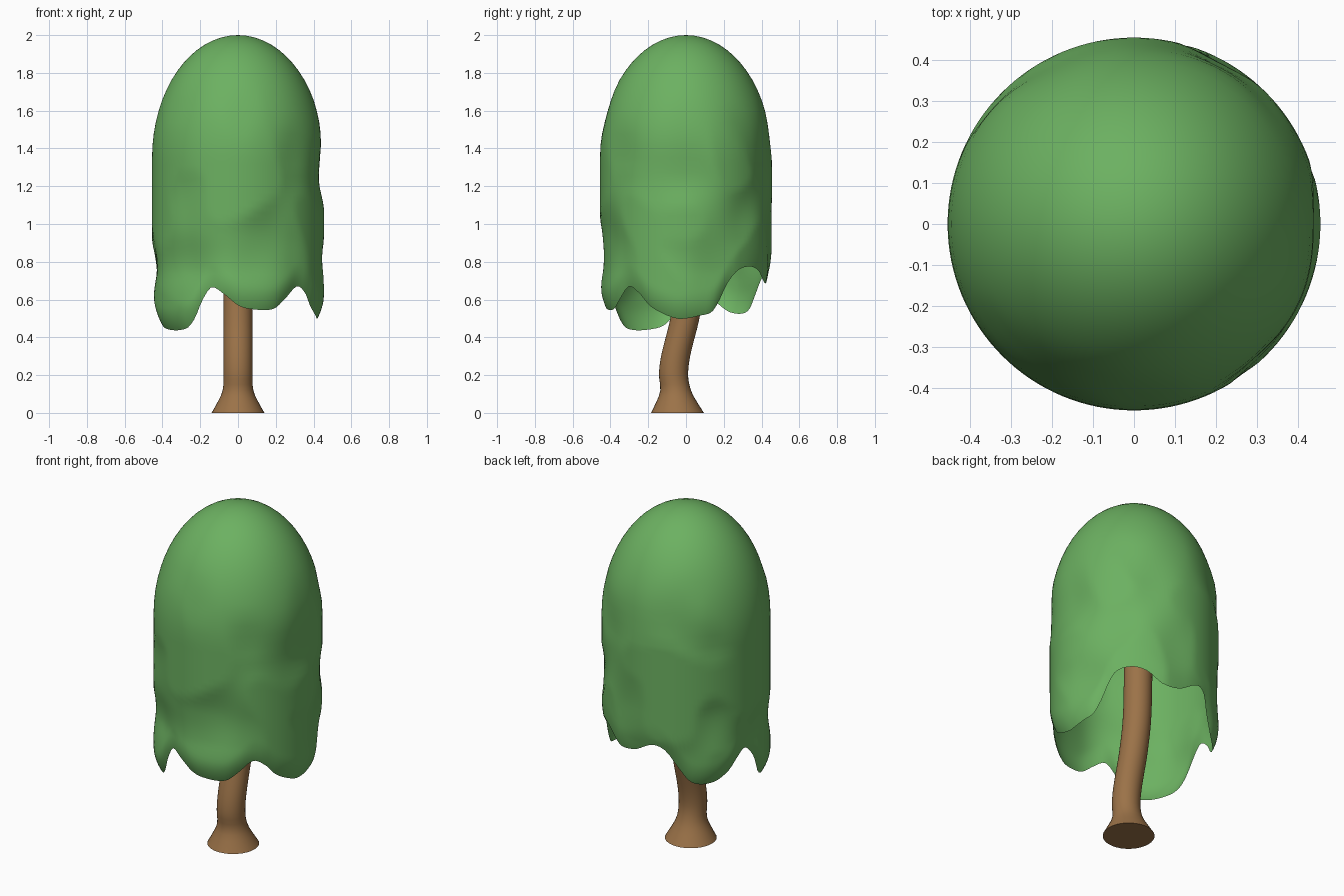
import bpy, bmesh, math
from mathutils import Vector, noise

if "Cube" in bpy.data.objects:
    bpy.data.objects.remove(bpy.data.objects["Cube"])


def material(name, rgb):
    m = bpy.data.materials.new(name)
    m.diffuse_color = (*rgb, 1)
    m.use_nodes = True
    m.node_tree.nodes["Principled BSDF"].inputs["Base Color"].default_value = m.diffuse_color
    return m


def spline(pts, x):
    """Smooth (Hermite) interpolation through sorted (x, value) points."""
    def slope(i):
        a, b = pts[max(i - 1, 0)], pts[min(i + 1, len(pts) - 1)]
        return (b[1] - a[1]) / (b[0] - a[0])
    i = max(k for k in range(len(pts) - 1) if k == 0 or pts[k][0] <= x)
    (x0, y0), (x1, y1) = pts[i], pts[i + 1]
    h = x1 - x0
    t = min(max((x - x0) / h, 0), 1)
    return (y0 * (1 + 2 * t) * (1 - t) ** 2 + slope(i) * h * t * (1 - t) ** 2
            + y1 * t * t * (3 - 2 * t) + slope(i + 1) * h * t * t * (t - 1))


def skin(name, rings, mat, tip=None, base_cap=False, angle=60):
    """Joins rings of points into a surface, first ring at the top."""
    bm = bmesh.new()
    rows = [[bm.verts.new(p) for p in ring] for ring in rings]
    n = len(rows[0])
    if tip:
        v = bm.verts.new(tip)
        for j in range(n):
            bm.faces.new((v, rows[0][j], rows[0][(j + 1) % n]))
    else:
        bm.faces.new(rows[0])
    for a, b in zip(rows, rows[1:]):
        for j in range(n):
            k = (j + 1) % n
            bm.faces.new((a[j], b[j], b[k], a[k]))
    if base_cap:
        bm.faces.new(list(reversed(rows[-1])))
    me = bpy.data.meshes.new(name)
    bm.to_mesh(me)
    bm.free()
    me.materials.append(mat)
    ob = bpy.data.objects.new(name, me)
    bpy.context.collection.objects.link(ob)
    bpy.ops.object.select_all(action='DESELECT')
    ob.select_set(True)
    bpy.context.view_layer.objects.active = ob
    bpy.ops.object.shade_smooth_by_angle(angle=math.radians(angle))
    return ob


# Ragged hem: height of the lower edge by compass angle
HEM = [(0, .50), (10, .515), (19, .535), (25, .60), (31, .69), (38, .755),
       (49, .775), (59, .755), (71, .69), (85, .695), (101, .755), (110, .73),
       (119, .63), (129, .54), (145, .53), (157, .58), (165, .65), (173, .685),
       (182, .62), (192, .49), (203, .447), (228, .445), (237, .50),
       (244, .60), (251, .665), (260, .63), (270, .57), (279, .55),
       (296, .55), (305, .60), (316, .67), (325, .635), (333, .57),
       (342, .53), (353, .50)]
HEM = [(a - 360, h) for a, h in HEM[-2:]] + HEM + [(a + 360, h) for a, h in HEM[:2]]

R, Z_DOME, Z_TOP = .455, 1.35, 2.0
SIDES, DOME_ROWS, BODY_ROWS = 128, 16, 34


def canopy_point(row, j):
    deg = 360 * j / SIDES
    a = math.radians(deg)
    if row <= DOME_ROWS:
        t = row / DOME_ROWS * math.pi / 2
        r, z = R * math.sin(t), Z_DOME + (Z_TOP - Z_DOME) * math.cos(t)
    else:
        hem = spline(HEM, deg)
        t = math.sin((row - DOME_ROWS) / BODY_ROWS * math.pi / 2)
        z = Z_DOME + (hem - Z_DOME) * t
        # lobes curl inward at the lower edge
        curl = max(0, 1 - (z - hem) / .13) ** 2
        r = R - .04 * curl * (.85 - hem) / .4
    # soft inward dents
    fade = max(0, min(1, (1.75 - z) / .4)) * max(0, min(1, (z - .5) / .25))
    n = noise.noise(Vector((math.cos(a) * 1.6, math.sin(a) * 1.6, z * 3.2)))
    r -= fade * .04 * max(0, n + .05)
    return (r * math.cos(a), r * math.sin(a), z)


# Canopy: open draped dome
skin("canopy", [[canopy_point(i, j) for j in range(SIDES)]
                for i in range(1, DOME_ROWS + BODY_ROWS + 1)],
     material("leaf_green", (.15, .44, .12)), tip=(0, 0, Z_TOP))

# Trunk: flared foot, leaning in an S bend towards the back
LEAN = [(0, -.045), (.12, -.055), (.2, -.066), (.3, -.055), (.5, -.006),
        (.7, .025), (1.0, .035), (1.2, .035)]
FLARE = [(0, .14), (.05, .112), (.1, .087), (.14, .078), (.2, .077), (1.2, .077)]
levels = [.03 * i for i in range(41)][::-1]
trunk = [[(spline(FLARE, z) * math.cos(j * math.pi / 16),
           spline(LEAN, z) + spline(FLARE, z) * math.sin(j * math.pi / 16), z)
          for j in range(32)] for z in levels]
skin("trunk", trunk, material("bark_brown", (.33, .17, .065)), base_cap=True, angle=40)
